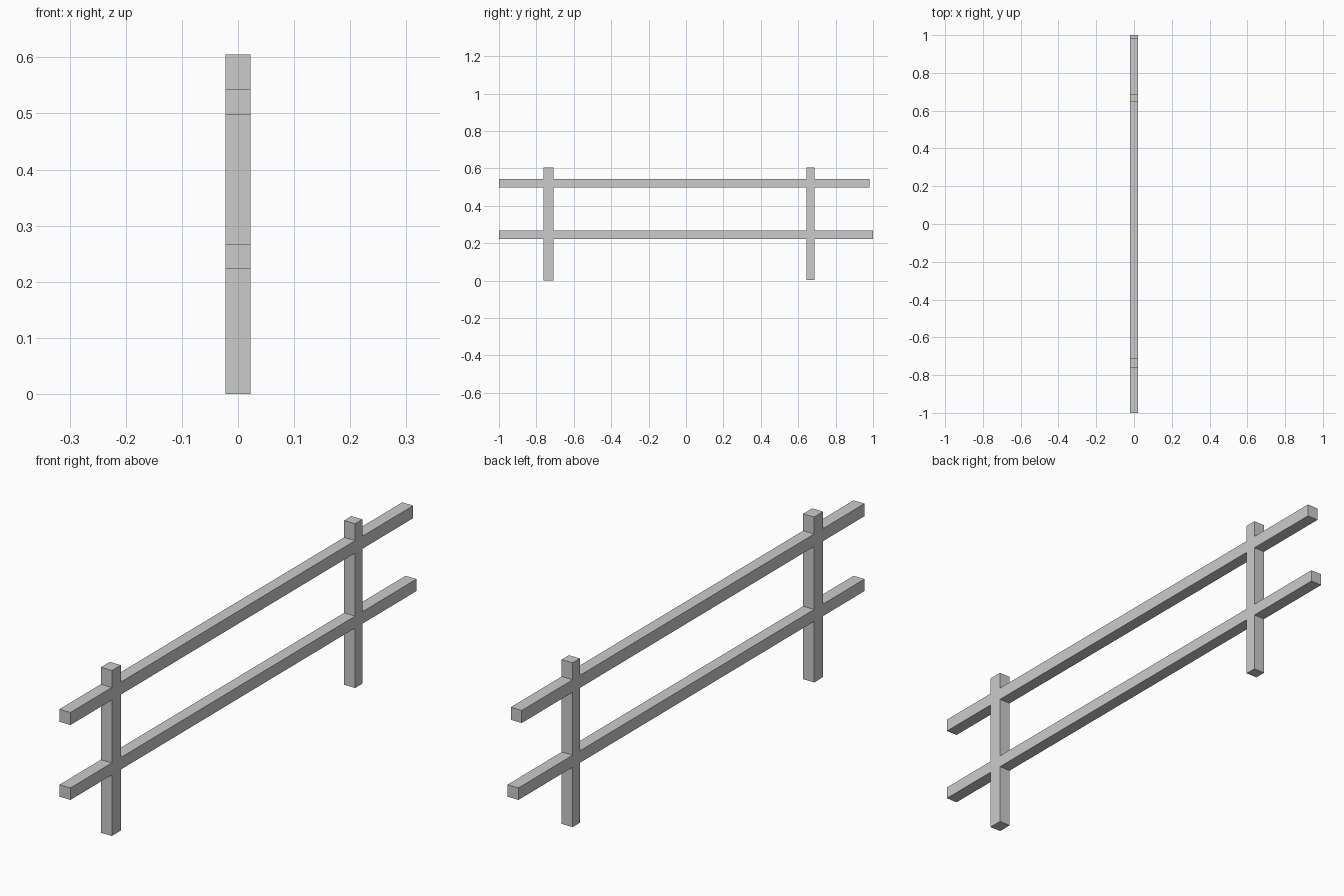
import bpy
import bmesh
from mathutils import Matrix, Vector

if "Cube" in bpy.data.objects:
    bpy.data.objects.remove(bpy.data.objects["Cube"])

HALF_X = 0.0222                                  # all timbers share one depth
RAIL_Z = [(0.223, 0.267), (0.497, 0.543)]        # lower and upper rail heights
POST_TOP = 0.605


def add_timber(name, pieces):
    """One object made of box pieces, each given as (y0, y1, z0, z1)."""
    bm = bmesh.new()
    for y0, y1, z0, z1 in pieces:
        centre = Vector((0, (y0 + y1) / 2, (z0 + z1) / 2))
        size = Vector((2 * HALF_X, y1 - y0, z1 - z0))
        bmesh.ops.create_cube(
            bm, size=1, matrix=Matrix.Translation(centre) @ Matrix.Diagonal(size).to_4x4())
    mesh = bpy.data.meshes.new(name)
    bm.to_mesh(mesh)
    bm.free()
    obj = bpy.data.objects.new(name, mesh)
    bpy.context.collection.objects.link(obj)
    return obj


# Horizontal rails; the upper one is slightly shorter at the back
for name, y_end, (z0, z1) in zip(("lower_rail", "upper_rail"), (1.0, 0.981), RAIL_Z):
    add_timber(name, [(-1.0, y_end, z0, z1)])

# Posts, housed flush around the rails, so each is three stacked sections
for name, y0, y1, bottom in (("front_post", -0.761, -0.709, 0.0),
                             ("back_post", 0.645, 0.687, 0.004)):
    starts = [bottom] + [z1 for _, z1 in RAIL_Z]
    ends = [z0 for z0, _ in RAIL_Z] + [POST_TOP]
    add_timber(name, [(y0, y1, a, b) for a, b in zip(starts, ends)])
